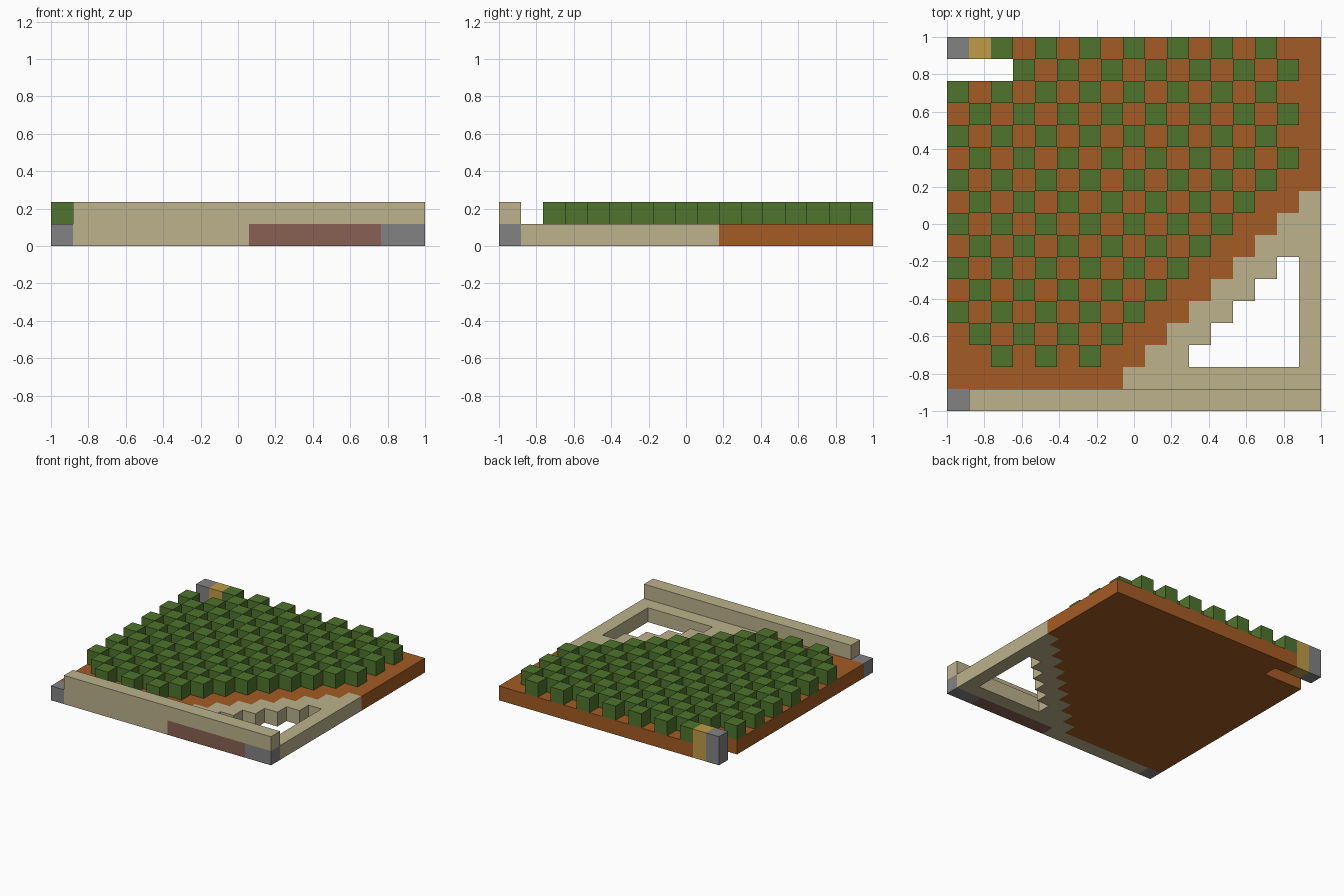
import bpy
import bmesh
from mathutils import Vector

if "Cube" in bpy.data.objects:
    bpy.data.objects.remove(bpy.data.objects["Cube"], do_unlink=True)

N = 17            # cells along each side
CELL = 2 / N


def linear(channel):
    c = channel / 255
    return c / 12.92 if c <= 0.04045 else ((c + 0.055) / 1.055) ** 2.4


def make_material(name, rgb):
    colour = (*[linear(c) for c in rgb], 1)
    mat = bpy.data.materials.new(name)
    mat.use_nodes = True
    mat.diffuse_color = colour
    bsdf = next(n for n in mat.node_tree.nodes if n.type == "BSDF_PRINCIPLED")
    bsdf.inputs["Base Color"].default_value = colour
    bsdf.inputs["Roughness"].default_value = 0.9
    return mat


soil = make_material("soil orange", (164, 91, 35))
leaf = make_material("leaf green", (80, 116, 45))
sand = make_material("sand", (188, 178, 140))
stone = make_material("stone grey", (130, 130, 130))
gold = make_material("gold", (190, 155, 70))
clay = make_material("clay brown", (136, 97, 83))

cells = {}        # (column, row from the back, level) -> part name


def fill(part, columns, row, level):
    for col in columns:
        cells[col, row, level] = part


# Ground slab: soil up to a stepped diagonal, then a pierced sand frame
for row in range(N - 1):
    edge = min(N, N + 6 - row)
    fill("soil_bed", range(edge), row, 0)
    fill("sand_frame", range(edge, N), row, 0)
    if 10 <= row <= 14:                       # stepped triangular opening
        for col in range(edge + 2, N - 1):
            del cells[col, row, 0]

# Notch through the slab beside the back post
for col in range(3):
    del cells[col, 1, 0]

# Checkerboard of leafy blocks
for row in range(15):
    last = 15 if row < 7 else 20 - row
    for col in range(last + 1):
        if (row + col) % 2 == 0 and (col, row) not in {(0, 0), (1, 1), (0, 14)}:
            cells[col, row, 1] = "leaf_blocks"

# Back corner post and golden block
for level in range(2):
    cells[0, 0, level] = "back_post"
    cells[1, 0, level] = "golden_block"

# Front edge with a raised rail
front = N - 1
fill("front_left_stone", range(1), front, 0)
fill("front_rail", range(1, 9), front, 0)
fill("front_clay_strip", range(9, 15), front, 0)
fill("front_right_stone", range(15, N), front, 0)
fill("front_rail", range(1, N), front, 1)

SIDES = [Vector(d) for d in ((1, 0, 0), (-1, 0, 0), (0, 1, 0),
                             (0, -1, 0), (0, 0, 1), (0, 0, -1))]


def build(part, mat):
    """Build a part from the outer faces of its cells."""
    bm = bmesh.new()
    for (col, row, level), owner in cells.items():
        if owner != part:
            continue
        centre = Vector((col + 0.5 - N / 2, N / 2 - row - 0.5, level + 0.5))
        for normal in SIDES:
            beside = (col + int(normal.x), row - int(normal.y), level + int(normal.z))
            if beside in cells:
                continue
            u = Vector((normal.y, normal.z, normal.x))
            v = normal.cross(u)
            corners = [centre + (normal + u * a + v * b) / 2
                       for a, b in ((-1, -1), (1, -1), (1, 1), (-1, 1))]
            bm.faces.new([bm.verts.new(p * CELL) for p in corners])
    bmesh.ops.remove_doubles(bm, verts=bm.verts[:], dist=CELL / 100)
    mesh = bpy.data.meshes.new(part)
    bm.to_mesh(mesh)
    bm.free()
    mesh.materials.append(mat)
    bpy.context.collection.objects.link(bpy.data.objects.new(part, mesh))


for part, mat in (("soil_bed", soil), ("leaf_blocks", leaf), ("sand_frame", sand),
                  ("front_rail", sand), ("front_clay_strip", clay),
                  ("front_left_stone", stone), ("front_right_stone", stone),
                  ("back_post", stone), ("golden_block", gold)):
    build(part, mat)
